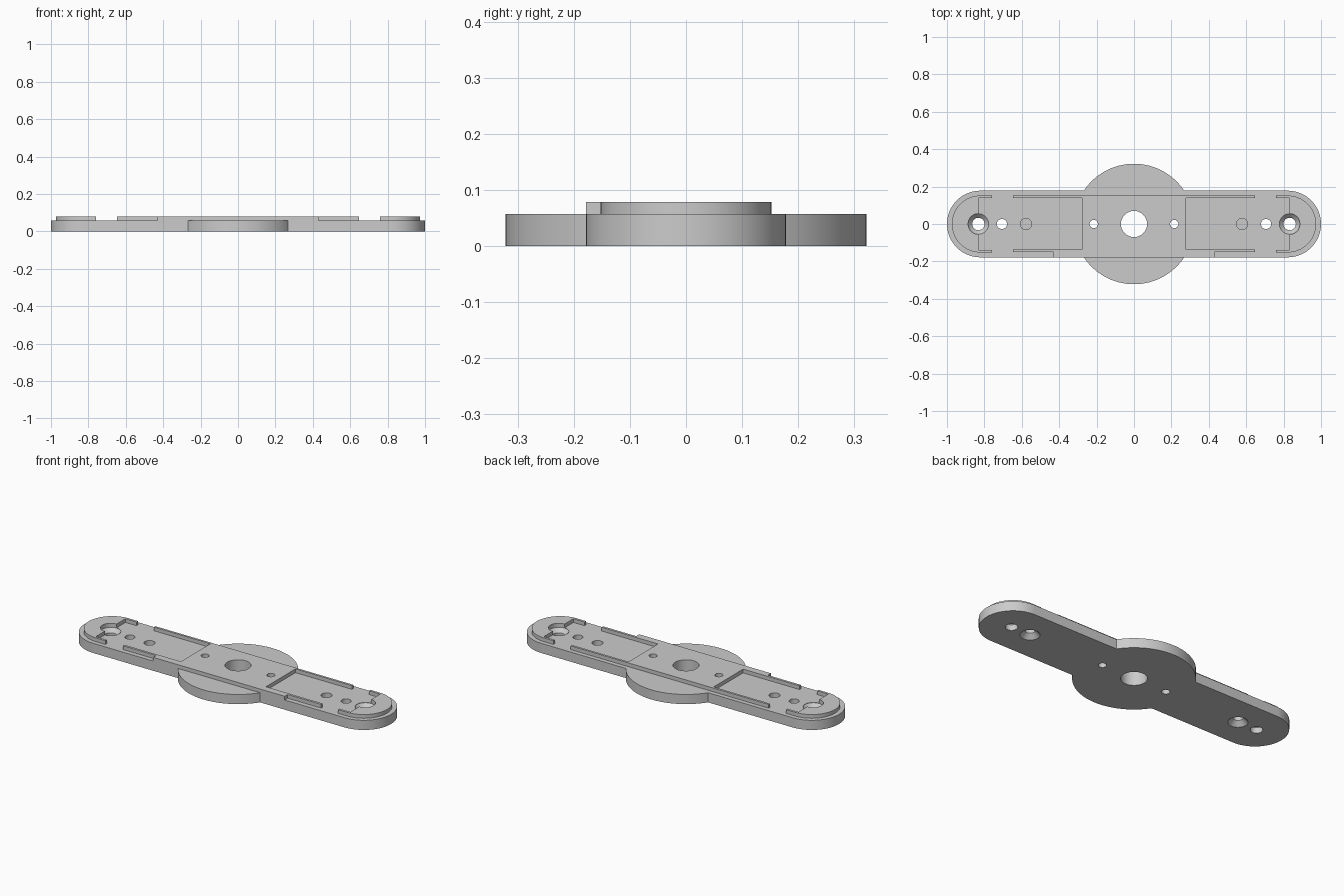
import bpy, bmesh
from math import sin, cos, asin, pi

cube = bpy.data.objects.get("Cube")
if cube:
    bpy.data.objects.remove(cube, do_unlink=True)

BASE, TOP = 0.057, 0.079      # plate top, raised top
HALF, DISC = 0.178, 0.322     # plate half width, hub radius
END = 1 - HALF                # centre of the rounded ends

grey = bpy.data.materials.new("plain grey")
grey.use_nodes = True
grey.diffuse_color = (0.6, 0.6, 0.6, 1)
grey.node_tree.nodes["Principled BSDF"].inputs["Base Color"].default_value = (0.6, 0.6, 0.6, 1)


def arc(cx, r, a0, a1, n=40):
    return [(cx + r * cos(a0 + (a1 - a0) * i / n), r * sin(a0 + (a1 - a0) * i / n))
            for i in range(n + 1)]


def finish(name, bm):
    bmesh.ops.recalc_face_normals(bm, faces=bm.faces)
    mesh = bpy.data.meshes.new(name)
    bm.to_mesh(mesh)
    bm.free()
    mesh.materials.append(grey)
    ob = bpy.data.objects.new(name, mesh)
    bpy.context.collection.objects.link(ob)
    return ob


def prism(name, outline, z0, z1):
    bm = bmesh.new()
    face = bm.faces.new([bm.verts.new((x, y, z0)) for x, y in outline])
    ext = bmesh.ops.extrude_face_region(bm, geom=[face], use_keep_orig=True)
    for v in ext["geom"]:
        if isinstance(v, bmesh.types.BMVert):
            v.co.z = z1
    return finish(name, bm)


def add_turned(bm, cx, profile, n=40):
    # closed solid of revolution around a vertical axis
    rings = [[bm.verts.new((x, y, z)) for x, y in arc(cx, r, 0, 2 * pi, n)[:-1]]
             for r, z in profile]
    for a, b in zip(rings, rings[1:]):
        for i in range(n):
            j = (i + 1) % n
            bm.faces.new((a[i], a[j], b[j], b[i]))
    bm.faces.new(rings[0])
    bm.faces.new(rings[-1])


# Plate: long rounded bar merged with a round hub
a = asin(HALF / DISC)
plate = prism("base_plate",
              arc(END, HALF, -pi / 2, pi / 2) + arc(0, DISC, a, pi - a)
              + arc(-END, HALF, pi / 2, 3 * pi / 2) + arc(0, DISC, pi + a, 2 * pi - a),
              0, BASE)

# Raised centre deck with its side rails and front strip
half = [(0.43, -HALF), (0.43, -0.15), (0.647, -0.15), (0.647, -0.136),
        (0.278, -0.136), (0.278, 0.139), (0.647, 0.139), (0.647, 0.152)]
deck = prism("centre_deck", half + [(-x, y) for x, y in reversed(half)], BASE, TOP)

# Raised end caps with short arms
cap = arc(END, 0.152, -pi / 2, pi / 2) + [
    (0.76, 0.152), (0.76, 0.138), (0.832, 0.138),
    (0.832, -0.138), (0.76, -0.138), (0.76, -0.152)]
caps = [prism(side + "_end_cap", [(s * x, y) for x, y in cap], BASE, TOP)
        for side, s in (("left", 1), ("right", -1))]

# Holes: centre bore, pin holes, countersinks from both sides, blind pockets
LOW, HIGH = -0.05, 0.12
bm = bmesh.new()
add_turned(bm, 0, [(0.07, LOW), (0.07, HIGH)], 64)
for s in (1, -1):
    add_turned(bm, s * 0.215, [(0.022, LOW), (0.022, HIGH)])
    add_turned(bm, s * 0.578, [(0.03, 0.02), (0.03, HIGH)])
    add_turned(bm, s * 0.706, [(0.053, LOW), (0.053, 0), (0.027, 0.026), (0.027, HIGH)])
    add_turned(bm, s * 0.832, [(0.033, LOW), (0.033, 0.033), (0.055, 0.055), (0.055, HIGH)])
cutter = finish("hole_cutter", bm)
cutter.hide_render = True

for ob in [plate, deck] + caps:
    mod = ob.modifiers.new("holes", "BOOLEAN")
    mod.operation = "DIFFERENCE"
    mod.solver = "EXACT"
    mod.object = cutter
    bpy.ops.object.select_all(action="DESELECT")
    ob.select_set(True)
    bpy.context.view_layer.objects.active = ob
    bpy.ops.object.modifier_apply(modifier=mod.name)
    bpy.ops.object.shade_smooth_by_angle()

bpy.data.objects.remove(cutter, do_unlink=True)
